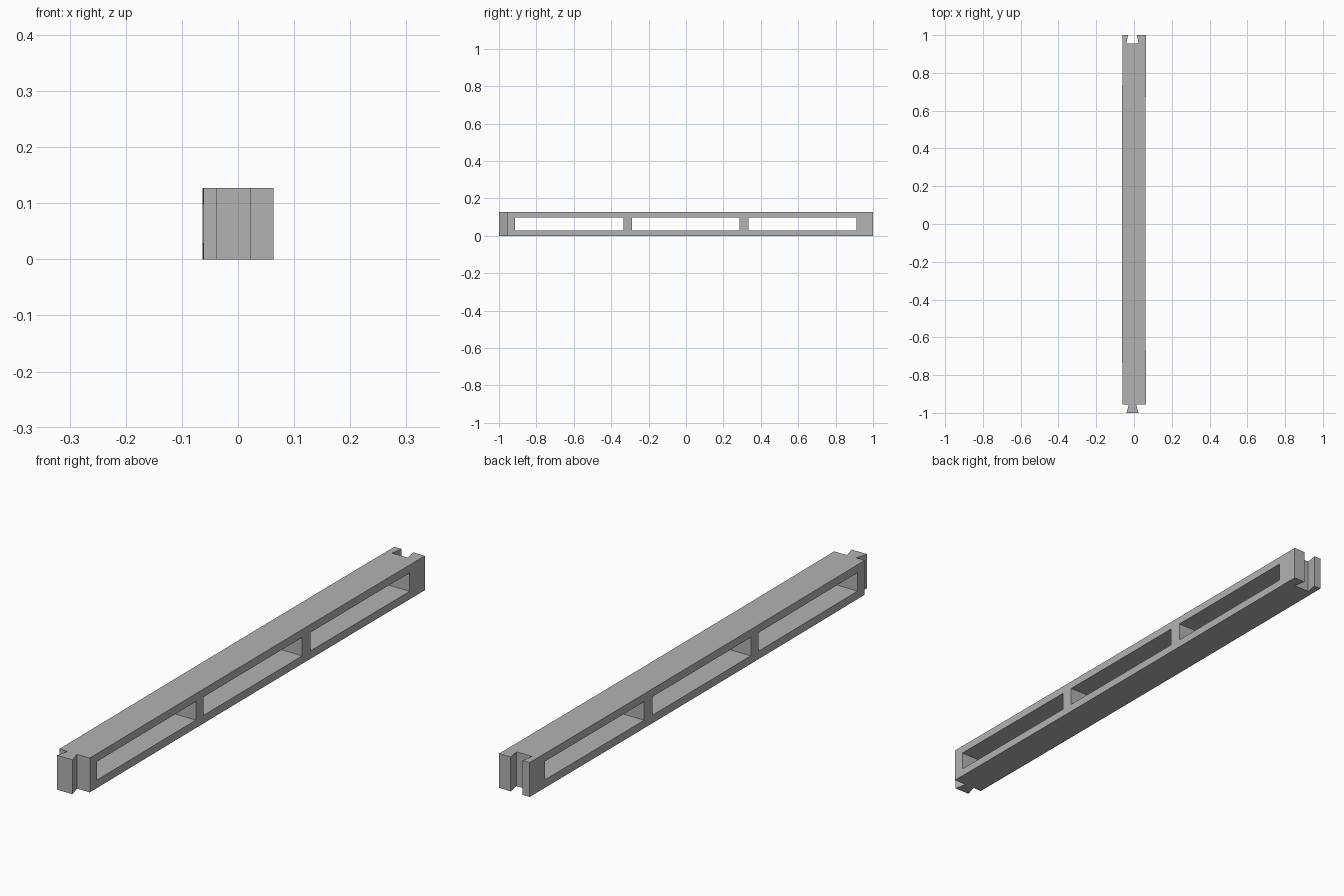
import bpy
import bmesh

default_cube = bpy.data.objects.get("Cube")
if default_cube:
    bpy.data.objects.remove(default_cube, do_unlink=True)

HEIGHT = 0.127
HALF_WIDTH = 0.0623
SHOULDER = -0.955      # where the body ends and the tongue begins
JOINT_X = -0.008       # tongue and socket sit off the centre line
SEGMENTS = 12

grey = bpy.data.materials.new("light_grey")
grey.use_nodes = True
colour = (0.45, 0.45, 0.45, 1)
grey.diffuse_color = colour
grey.node_tree.nodes["Principled BSDF"].inputs["Base Color"].default_value = colour


def bow(y):
    """Slight sideways bow of the beam along its length."""
    return 0.002 * y * y - 0.001


def side(sign, start, end):
    """Points along one long side of the beam."""
    ys = [start + (end - start) * i / SEGMENTS for i in range(SEGMENTS + 1)]
    return [(sign * HALF_WIDTH + bow(y), y) for y in ys]


def add_object(name, bm):
    bmesh.ops.recalc_face_normals(bm, faces=bm.faces)
    mesh = bpy.data.meshes.new(name)
    bm.to_mesh(mesh)
    bm.free()
    mesh.materials.append(grey)
    obj = bpy.data.objects.new(name, mesh)
    bpy.context.collection.objects.link(obj)
    return obj


# Beam plan: flared tongue in front, matching socket at the back
plan = side(1, SHOULDER, 1)
plan += [(JOINT_X + dx, y) for dx, y in
         ((0.024, 1), (0.032, -SHOULDER), (-0.032, -SHOULDER), (-0.024, 1))]
plan += side(-1, 1, SHOULDER)
plan += [(JOINT_X + dx, y) for dx, y in
         ((-0.019, SHOULDER), (-0.0315, -1), (0.0315, -1), (0.019, SHOULDER))]

bm = bmesh.new()
base = bm.faces.new([bm.verts.new((x, y, 0)) for x, y in plan])
top = bmesh.ops.extrude_face_region(bm, geom=[base])["geom"]
bmesh.ops.translate(bm, vec=(0, 0, HEIGHT),
                    verts=[v for v in top if isinstance(v, bmesh.types.BMVert)])
beam = add_object("slotted_beam", bm)

# Three long windows cut through the sides
bm = bmesh.new()
for y0, y1 in ((-0.913, -0.334), (-0.288, 0.287), (0.334, 0.912)):
    verts = bmesh.ops.create_cube(bm, size=1)["verts"]
    bmesh.ops.scale(bm, vec=(0.4, y1 - y0, 0.068), verts=verts)
    bmesh.ops.translate(bm, vec=(0, (y0 + y1) / 2, HEIGHT / 2), verts=verts)
cutter = add_object("window_cutter", bm)
cutter.hide_render = True

cut = beam.modifiers.new("windows", "BOOLEAN")
cut.operation = "DIFFERENCE"
cut.solver = "EXACT"
cut.object = cutter
bpy.context.view_layer.objects.active = beam
bpy.ops.object.modifier_apply(modifier=cut.name)
bpy.data.objects.remove(cutter, do_unlink=True)
